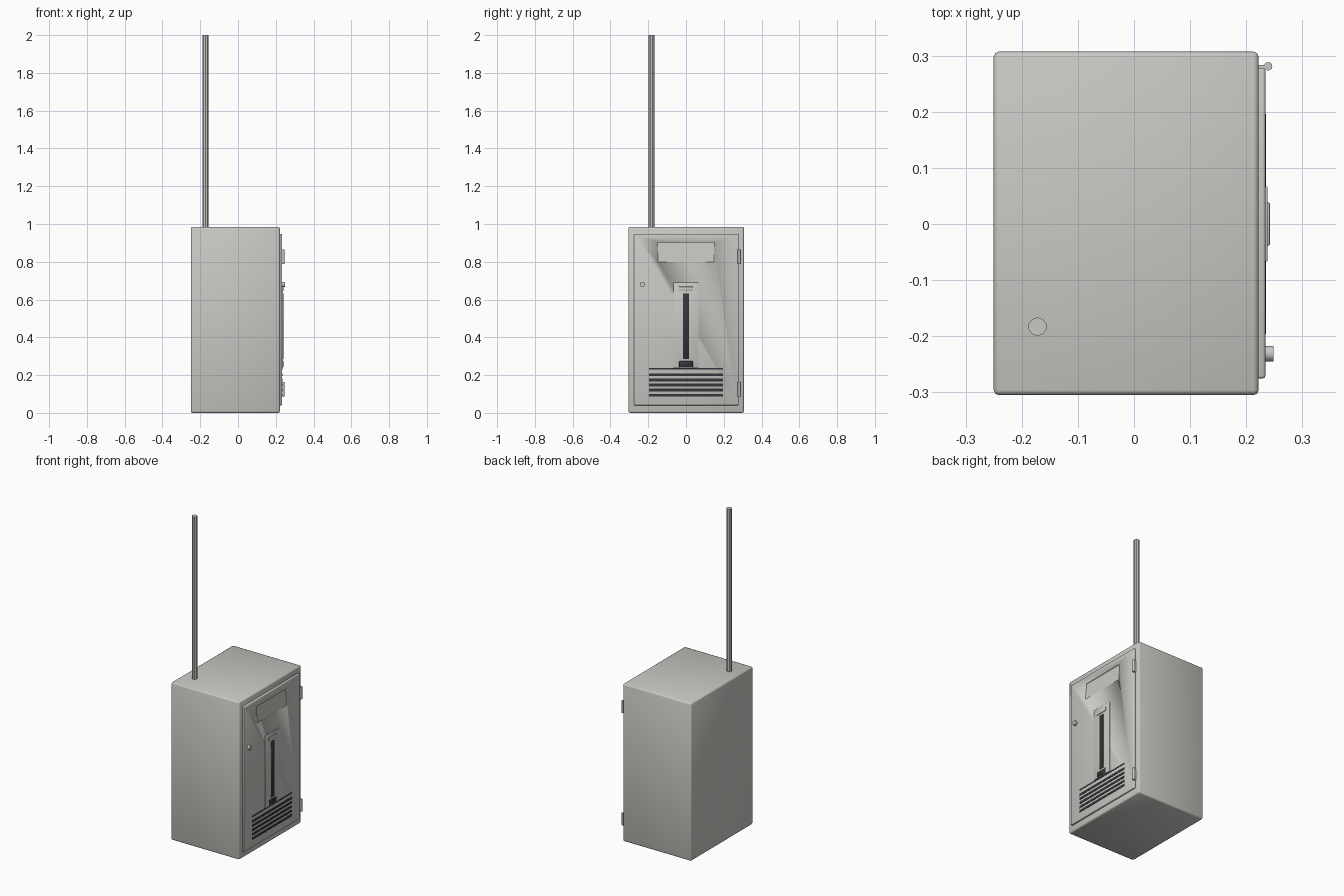
import bpy, bmesh, math
from mathutils import Matrix, Vector

cube = bpy.data.objects.get("Cube")
if cube:
    bpy.data.objects.remove(cube, do_unlink=True)


def material(name, color):
    m = bpy.data.materials.new(name)
    m.use_nodes = True
    m.diffuse_color = (*color, 1)
    m.node_tree.nodes["Principled BSDF"].inputs["Base Color"].default_value = (*color, 1)
    return m


GREY = material("warm grey paint", (0.58, 0.58, 0.55))
DARK = material("dark rubber", (0.035, 0.035, 0.04))


def finish(name, bm, mat, bevel=0, segments=2, angle=50):
    mesh = bpy.data.meshes.new(name)
    bmesh.ops.recalc_face_normals(bm, faces=bm.faces)
    bm.to_mesh(mesh)
    bm.free()
    mesh.materials.append(mat)
    ob = bpy.data.objects.new(name, mesh)
    bpy.context.collection.objects.link(ob)
    if bevel:
        mod = ob.modifiers.new("Bevel", "BEVEL")
        mod.width = bevel
        mod.segments = segments
    bpy.ops.object.select_all(action="DESELECT")
    ob.select_set(True)
    bpy.context.view_layer.objects.active = ob
    if bevel:
        bpy.ops.object.modifier_apply(modifier="Bevel")
    bpy.ops.object.shade_smooth_by_angle(angle=math.radians(angle))
    return ob


def box(name, x, y, z, mat, bevel=0, segments=2):
    """Box from (min, max) ranges on each axis."""
    bm = bmesh.new()
    size = Vector((x[1] - x[0], y[1] - y[0], z[1] - z[0]))
    mid = Vector((sum(x), sum(y), sum(z))) / 2
    bmesh.ops.create_cube(bm, size=1, matrix=Matrix.Translation(mid) @ Matrix.Diagonal((*size, 1)))
    return finish(name, bm, mat, bevel, segments)


def rod(name, center, radius, length, sides, axis="Z", angle=50):
    bm = bmesh.new()
    turn = Matrix.Rotation(math.pi / 2, 4, "Y") if axis == "X" else Matrix.Identity(4)
    bmesh.ops.create_cone(bm, cap_ends=True, segments=sides, radius1=radius, radius2=radius,
                          depth=length, matrix=Matrix.Translation(center) @ turn)
    return finish(name, bm, GREY, angle=angle)


def wedge(name, y, profile):
    """Extrude an (x, z) profile along y."""
    bm = bmesh.new()
    face = bm.faces.new([bm.verts.new((px, y[0], pz)) for px, pz in profile])
    new = bmesh.ops.extrude_face_region(bm, geom=[face])["geom"]
    bmesh.ops.translate(bm, vec=(0, y[1] - y[0], 0),
                        verts=[v for v in new if isinstance(v, bmesh.types.BMVert)])
    return finish(name, bm, GREY)


# Cabinet, door and mast
box("cabinet_body", (-0.25, 0.222), (-0.305, 0.307), (0, 0.985), GREY, 0.009)
door = box("door", (0.215, 0.234), (-0.275, 0.278), (0.04, 0.947), GREY, 0.004)
rod("antenna_mast", (-0.172, -0.183, 1.485), 0.0165, 1.03, 10, angle=30)

# Sloping recess at the top of the door
cutter = wedge("recess_cutter", (-0.148, 0.148),
               [(0.224, 0.903), (0.25, 0.903), (0.25, 0.8), (0.2335, 0.8)])
cutter.hide_render = True
cutter.hide_viewport = True
cut = door.modifiers.new("Recess", "BOOLEAN")
cut.object = cutter
cut.solver = "EXACT"

# Handle plate with grip, dark handle and lower latch
box("handle_plate", (0.23, 0.238), (-0.067, 0.067), (0.238, 0.69), GREY, 0.002)
box("handle_grip", (0.236, 0.242), (-0.038, 0.038), (0.645, 0.668), GREY, 0.002)
box("handle", (0.236, 0.241), (-0.016, 0.016), (0.285, 0.633), DARK, 0.001, 1)
box("latch", (0.236, 0.241), (-0.036, 0.036), (0.242, 0.274), DARK, 0.001, 1)

# Ventilation slots
box("vent_slot_top", (0.23, 0.2355), (-0.196, 0.196), (0.229, 0.237), DARK)
for i in range(5):
    z = 0.094 + i * 0.0268
    box(f"vent_slot_{i + 1}", (0.23, 0.2355), (-0.196, 0.196), (z - 0.007, z + 0.007), DARK)

# Lock knob and hinges
rod("lock_knob", (0.239, -0.231, 0.68), 0.014, 0.02, 16, "X")
for label, z in (("lower", 0.125), ("upper", 0.827)):
    rod(f"{label}_hinge_pin", (0.239, 0.281, z), 0.0075, 0.076, 12)
    box(f"{label}_hinge_leaf", (0.219, 0.237), (0.276, 0.283), (z - 0.036, z + 0.036), GREY)
